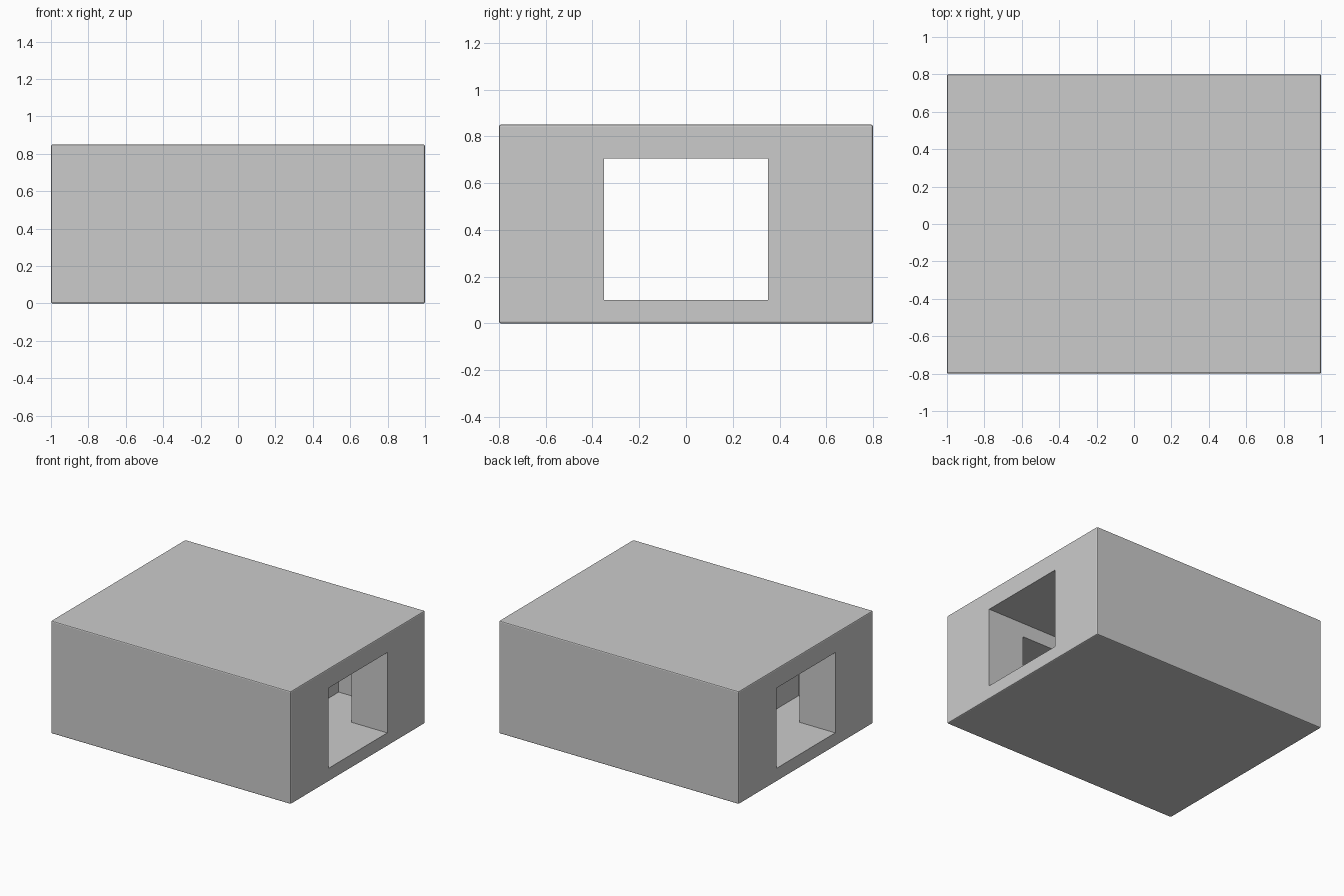
import bpy, bmesh
from mathutils import Matrix, Vector

if "Cube" in bpy.data.objects:
    bpy.data.objects.remove(bpy.data.objects["Cube"])


def box(name, lo, hi, bevel=0.0):
    lo, hi = Vector(lo), Vector(hi)
    me = bpy.data.meshes.new(name)
    bm = bmesh.new()
    bmesh.ops.create_cube(bm, size=1, matrix=Matrix.Translation((lo + hi) / 2)
                          @ Matrix.Diagonal((*(hi - lo), 1)))
    if bevel:
        bmesh.ops.bevel(bm, geom=bm.edges[:], offset=bevel, segments=2,
                        profile=0.5, affect='EDGES')
    bm.to_mesh(me)
    bm.free()
    ob = bpy.data.objects.new(name, me)
    bpy.context.collection.objects.link(ob)
    return ob


def cut(target, cutter):
    cutter.hide_render = True
    mod = target.modifiers.new(cutter.name, 'BOOLEAN')
    mod.operation = 'DIFFERENCE'
    mod.solver = 'EXACT'
    mod.object = cutter
    bpy.context.view_layer.objects.active = target
    bpy.ops.object.modifier_apply(modifier=mod.name)
    bpy.data.objects.remove(cutter)


# outer block with slightly eased edges
body = box("block_body", (-1, -0.8, 0), (1, 0.8, 0.85), bevel=0.008)

# passage running end to end
cut(body, box("passage_cutter", (-1.2, -0.35, 0.1), (1.2, 0.35, 0.705)))

# lower side alcoves behind each doorway, crossing the passage
for x0, x1 in ((0.35, 0.7), (-0.7, -0.45)):
    for s in (-1, 1):
        ya, yb = sorted((s * 0.3, s * 0.7))
        cut(body, box("alcove_cutter", (x0, ya, 0.1), (x1, yb, 0.6)))
